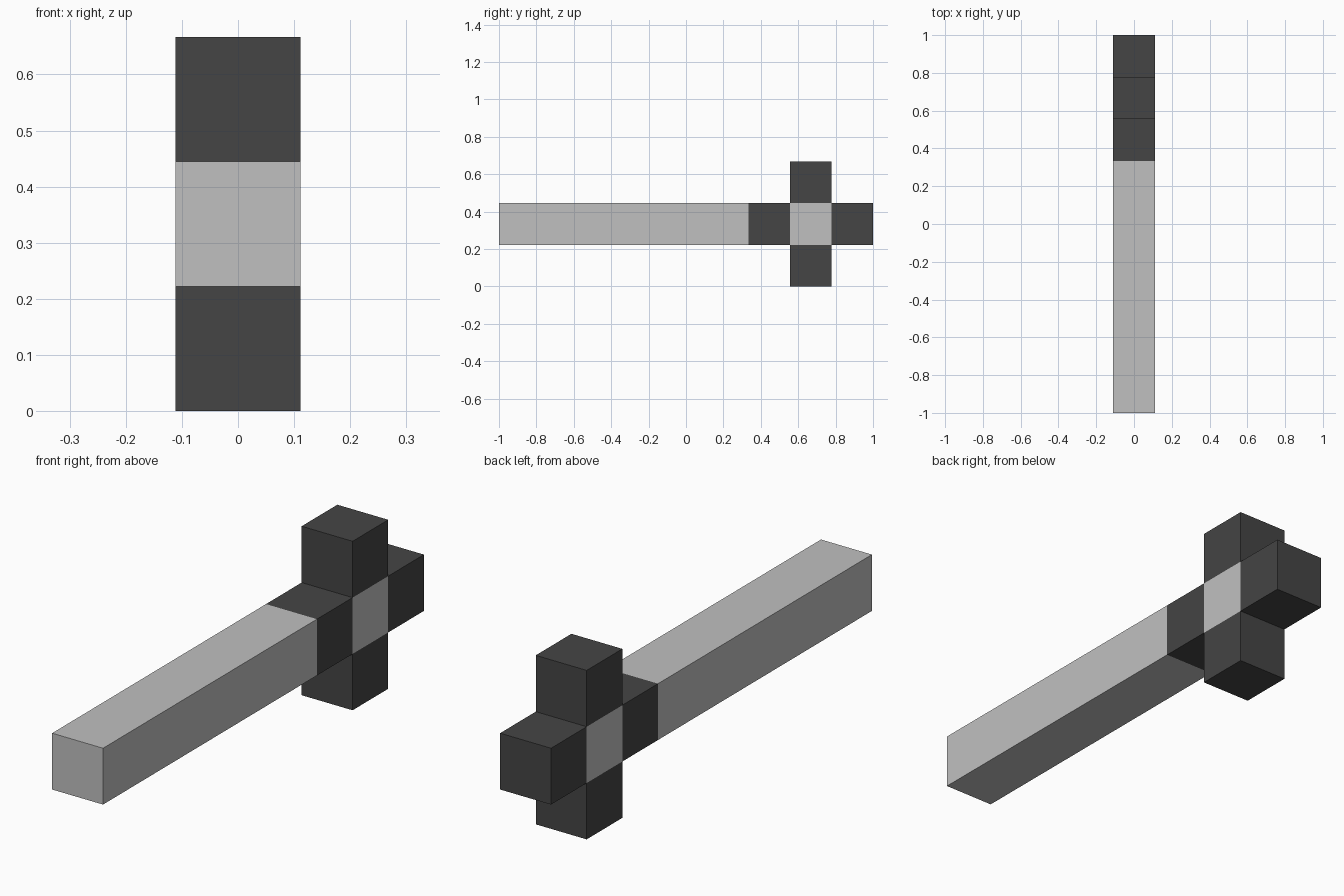
import bpy
import bmesh
from mathutils import Vector

cube = bpy.data.objects.get("Cube")
if cube:
    bpy.data.objects.remove(cube, do_unlink=True)

U = 2 / 9  # side of one block; the whole model is nine blocks long


def make_material(name, value):
    mat = bpy.data.materials.new(name)
    mat.use_nodes = True
    colour = (value, value, value, 1)
    mat.diffuse_color = colour
    mat.node_tree.nodes["Principled BSDF"].inputs["Base Color"].default_value = colour
    return mat


light_grey = make_material("light grey", 0.527)
dark_grey = make_material("dark grey", 0.059)

X, Y, Z = Vector((1, 0, 0)), Vector((0, 1, 0)), Vector((0, 0, 1))


def block(name, start, length, level, mat, joints):
    """Box 'length' blocks long from block 'start' along y, open at its joints."""
    bm = bmesh.new()
    bmesh.ops.create_cube(bm, size=U)
    bm.normal_update()
    hidden = [f for f in bm.faces if any(f.normal.dot(j) > 0.9 for j in joints)]
    bmesh.ops.delete(bm, geom=hidden, context='FACES')
    bmesh.ops.scale(bm, vec=(1, length, 1), verts=bm.verts)
    mesh = bpy.data.meshes.new(name)
    bm.to_mesh(mesh)
    bm.free()
    mesh.materials.append(mat)
    obj = bpy.data.objects.new(name, mesh)
    obj.location = (0, -1 + (start + length / 2) * U, (level + 0.5) * U)
    bpy.context.collection.objects.link(obj)


# Long light bar
block("blade", 0, 6, 1, light_grey, [Y])
# Dark cross around a light hub
block("collar", 6, 1, 1, dark_grey, [Y, -Y])
block("hub", 7, 1, 1, light_grey, [Y, -Y, Z, -Z])
block("upper_guard", 7, 1, 2, dark_grey, [-Z])
block("lower_guard", 7, 1, 0, dark_grey, [Z])
block("pommel", 8, 1, 1, dark_grey, [-Y])
